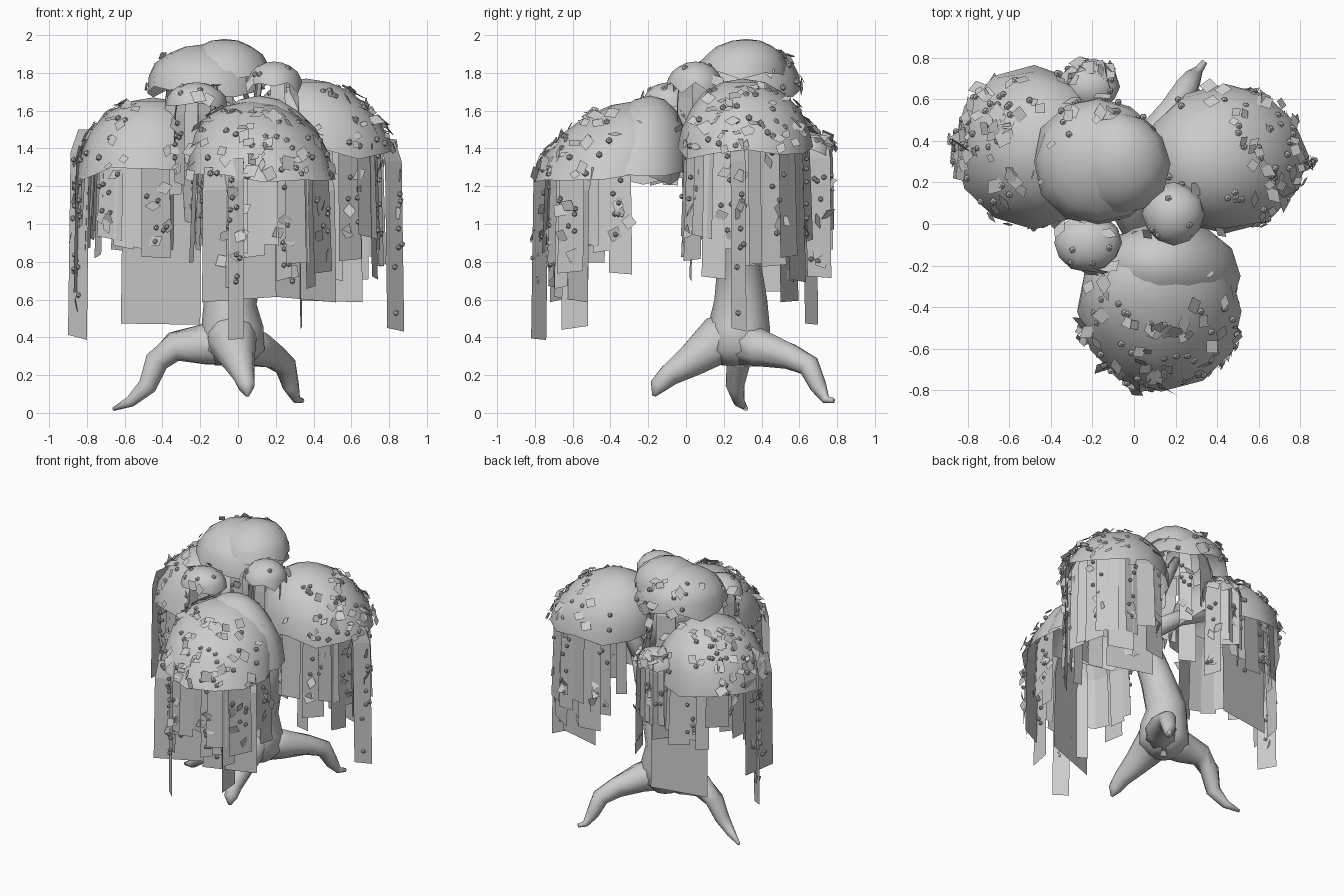
import bpy, bmesh, math, random
from mathutils import Vector, Matrix

random.seed(11)
cube = bpy.data.objects.get("Cube")
if cube:
    bpy.data.objects.remove(cube)

grey = bpy.data.materials.new("plain_grey")
grey.use_nodes = True
grey.diffuse_color = (0.6, 0.6, 0.6, 1)
grey.node_tree.nodes["Principled BSDF"].inputs["Base Color"].default_value = (0.6, 0.6, 0.6, 1)


def finish(bm, name, smooth=False):
    mesh = bpy.data.meshes.new(name)
    bm.to_mesh(mesh)
    bm.free()
    mesh.materials.append(grey)
    for p in mesh.polygons:
        p.use_smooth = smooth
    obj = bpy.data.objects.new(name, mesh)
    bpy.context.collection.objects.link(obj)


def tube(name, points, sides=9):
    """Tapered limb through (x, y, z, radius) points."""
    bm = bmesh.new()
    pts = [Vector(p[:3]) for p in points]
    rings = []
    for i, p in enumerate(pts):
        d = (pts[min(i + 1, len(pts) - 1)] - pts[max(i - 1, 0)]).normalized()
        side = d.cross(Vector((0.3, 0.5, 0.2))).normalized()
        up = d.cross(side)
        ring = []
        for k in range(sides):
            a = math.tau * k / sides
            ring.append(bm.verts.new(p + points[i][3] * (math.cos(a) * side + math.sin(a) * up)))
        rings.append(ring)
    for r, s in zip(rings, rings[1:]):
        for k in range(sides):
            n = (k + 1) % sides
            bm.faces.new((r[k], r[n], s[n], s[k]))
    bm.faces.new(rings[0])
    bm.faces.new(rings[-1])
    bmesh.ops.recalc_face_normals(bm, faces=bm.faces)
    finish(bm, name, True)


def add_leaf(bm, p, normal, size):
    """Small loose diamond lying roughly across the normal."""
    n = (normal + Vector([random.uniform(-0.5, 0.5) for _ in range(3)])).normalized()
    u = n.orthogonal().normalized()
    u.rotate(Matrix.Rotation(random.uniform(0, math.tau), 3, n))
    v = n.cross(u) * random.uniform(0.6, 1)
    bm.faces.new([bm.verts.new(p + size * w) for w in (u, v, -u, -v)])


def add_bud(bm, p, size=0.018):
    bmesh.ops.create_icosphere(bm, subdivisions=1, radius=size, matrix=Matrix.Translation(p))


def dome(name, centre, rx, ry, height, apex=(0, 0), leaves=0, buds=0, out=None):
    """Open leafy cap whose crown leans by apex; leaves gather on the outer side."""
    c = Vector(centre)

    def place(a, t):
        r, h = math.cos(t), math.sin(t)
        return c + Vector((math.cos(a) * r * rx + apex[0] * h,
                           math.sin(a) * r * ry + apex[1] * h, height * h))

    bm = bmesh.new()
    bmesh.ops.create_uvsphere(bm, u_segments=12, v_segments=10, radius=1)
    low = [v for v in bm.verts if v.co.z < -0.05]
    bmesh.ops.delete(bm, geom=low, context='VERTS')
    for v in bm.verts:
        h = v.co.z
        wobble = 1 + random.uniform(-0.035, 0.035)
        drop = random.uniform(-0.04, 0.03) if h < 0.1 else 0
        v.co = c + Vector((v.co.x * rx * wobble + apex[0] * h,
                           v.co.y * ry * wobble + apex[1] * h, height * h + drop))
    finish(bm, name, True)

    bm = bmesh.new()
    for i in range(leaves + buds):
        a = random.uniform(0, math.tau) if out is None else random.gauss(out, 0.95)
        t = random.uniform(0.02, 1.1)
        p = place(a, t)
        n = Vector((math.cos(a), math.sin(a), 0.3 + 1.5 * math.sin(t))).normalized()
        if i < leaves:
            add_leaf(bm, p + n * 0.012, n, random.uniform(0.025, 0.055))
        else:
            add_bud(bm, p - n * 0.006)
    if leaves:
        finish(bm, name + "_leaves")


def strip(bm, p, q, top, bottom, lean=0.0, centre=(0, 0)):
    """Hanging flat frond from p to q, its upper end bent toward the centre."""
    rows = []
    slant = random.uniform(-0.015, 0.015)
    for f, z in ((lean, top), (lean * 0.25, top - 0.12), (0, bottom)):
        row = []
        for s, w in ((1, p), (-1, q)):
            x, y = (w[i] + (centre[i] - w[i]) * f for i in (0, 1))
            row.append(bm.verts.new((x, y, z + (s * slant if z == bottom else 0))))
        rows.append(row)
    for r, s in zip(rows, rows[1:]):
        bm.faces.new((r[0], r[1], s[1], s[0]))


def fringe(name, centre, rx, ry, out, spread, count, low, high, width=(0.08, 0.18)):
    """Fronds spaced along the rim facing the outward angle."""
    bm, extra = bmesh.new(), bmesh.new()
    for i in range(count):
        a = out + spread * (2 * (i + random.uniform(0.3, 0.7)) / count - 1)
        k = random.uniform(0.8, 0.98)
        mid = Vector((centre[0] + k * rx * math.cos(a), centre[1] + k * ry * math.sin(a), 0))
        turn = a + math.pi / 2 + random.uniform(-0.35, 0.35)
        half = Vector((math.cos(turn), math.sin(turn), 0)) * random.uniform(*width) / 2
        bottom = random.uniform(low, high)
        strip(bm, mid - half, mid + half, centre[2] + 0.14, bottom, 0.2, centre)
        # Buds and leaves trail down every third frond
        if i % 3 == 0:
            n = Vector((math.cos(a), math.sin(a), 0))
            for j in range(10):
                p = mid + n * 0.008 + half * random.uniform(-0.8, 0.8)
                p.z = random.uniform(bottom + 0.05, centre[2])
                if j % 3 == 0:
                    add_leaf(extra, p, n, 0.045)
                else:
                    add_bud(extra, p, 0.015)
    finish(bm, name)
    finish(extra, name + "_buds")


# Trunk and boughs
tube("trunk", [(-0.03, 0.28, 0.25, 0.09), (-0.03, 0.28, 0.33, 0.17), (-0.03, 0.28, 0.45, 0.165),
               (-0.04, 0.29, 0.6, 0.14), (0.03, 0.28, 0.8, 0.115), (0.13, 0.26, 1.05, 0.095),
               (0.2, 0.25, 1.25, 0.075)], 12)
for name, end in (("front_bough", (0.12, -0.35, 1.5)), ("right_bough", (-0.45, 0.35, 1.45)),
                  ("left_bough", (0.42, 0.33, 1.55)), ("top_bough", (-0.14, 0.28, 1.8))):
    start = Vector((0.15, 0.26, 1.12))
    mid = start.lerp(Vector(end), 0.5) + Vector((0, 0, 0.06))
    tube(name, [(*start, 0.07), (*mid, 0.055), (*end, 0.03)])

# Arching roots
tube("right_root", [(0, 0.27, 0.38, 0.13), (-0.18, 0.28, 0.36, 0.11), (-0.34, 0.29, 0.35, 0.08),
                    (-0.43, 0.28, 0.27, 0.065), (-0.48, 0.26, 0.14, 0.05),
                    (-0.57, 0.28, 0.06, 0.03), (-0.66, 0.32, 0.02, 0.01)])
tube("back_root", [(-0.02, 0.27, 0.37, 0.13), (0.1, 0.4, 0.34, 0.1), (0.19, 0.55, 0.3, 0.07),
                   (0.25, 0.65, 0.25, 0.06), (0.28, 0.7, 0.14, 0.045),
                   (0.31, 0.74, 0.07, 0.022), (0.34, 0.78, 0.065, 0.014)])
tube("front_root", [(-0.03, 0.3, 0.4, 0.15), (-0.03, 0.16, 0.38, 0.13), (0, 0.03, 0.28, 0.09),
                    (0.03, -0.09, 0.2, 0.06), (0.045, -0.15, 0.14, 0.045), (0.05, -0.17, 0.09, 0.01)])

# Large drooping caps with their fringes
front, right, left = (0.13, -0.42, 1.24), (-0.48, 0.37, 1.27), (0.44, 0.32, 1.38)
dome("front_cap", front, 0.4, 0.38, 0.41, (-0.06, 0.15), 55, 35, -1.6)
dome("front_cap_overlap", (0.17, -0.25, 1.25), 0.34, 0.26, 0.43, (-0.06, 0.06))
dome("right_cap", right, 0.38, 0.39, 0.4, (0.03, 0), 50, 35, 2.9)
dome("left_cap", left, 0.39, 0.36, 0.39, (-0.08, -0.02), 45, 35, 0.1)
fringe("front_fringe", front, 0.4, 0.39, -1.6, 1.9, 16, 0.64, 0.9)
fringe("right_fringe", right, 0.38, 0.38, 2.9, 2.1, 16, 0.78, 1.05)
fringe("left_fringe", left, 0.38, 0.35, 0.1, 2.1, 16, 0.66, 0.95)

# Upper and small caps
dome("top_cap", (-0.17, 0.3, 1.71), 0.31, 0.31, 0.24, (-0.02, 0.02), 14, 12, 1.6)
dome("top_cap_overlap", (-0.07, 0.29, 1.78), 0.24, 0.25, 0.2, (0, 0.03))
dome("small_left_cap", (0.19, 0.05, 1.73), 0.15, 0.15, 0.13, (0, 0), 4, 5)
dome("small_right_cap", (-0.22, -0.09, 1.64), 0.16, 0.14, 0.11, (0, 0), 5, 4)
dome("small_back_cap", (-0.22, 0.66, 1.38), 0.15, 0.12, 0.11, (0, 0), 12, 6, 1.5)
fringe("top_fringe", (-0.16, 0.29, 1.64), 0.27, 0.27, 1.6, 3.1, 9, 1.15, 1.4)
fringe("small_left_fringe", (0.19, 0.05, 1.65), 0.12, 0.12, 0, 3.1, 5, 1.35, 1.5, (0.06, 0.1))
fringe("small_right_fringe", (-0.22, -0.09, 1.56), 0.13, 0.11, 0, 3.1, 5, 1.15, 1.35, (0.06, 0.1))
fringe("small_back_fringe", (-0.22, 0.66, 1.33), 0.13, 0.11, 1.5, 1.5, 5, 0.7, 1.0)

# Long and broad fronds that hang lowest
bm, buds = bmesh.new(), bmesh.new()
for p, q, top, bottom in (((-0.62, 0.63), (-0.2, 0.7), 1.35, 0.47),
                          ((0.33, 0.595), (0.66, 0.5), 1.42, 0.59),
                          ((-0.05, -0.74), (0.03, -0.82), 1.35, 0.39),
                          ((0.33, -0.66), (0.34, -0.52), 1.35, 0.45),
                          ((-0.19, -0.72), (0.2, -0.6), 1.3, 0.6),
                          ((0.2, -0.7), (0.52, -0.52), 1.3, 0.6),
                          ((-0.9, 0.42), (-0.8, 0.34), 1.5, 0.4),
                          ((-0.84, 0.5), (-0.87, 0.22), 1.45, 0.64),
                          ((0.79, 0.24), (0.88, 0.32), 1.45, 0.44)):
    strip(bm, p, q, top, bottom, 0.06, (0, 0))
    a, b = Vector((*p, 0)), Vector((*q, 0))
    outward = ((a + b) / 2).normalized()
    for j in range(10):
        spot = a.lerp(b, random.uniform(0.2, 0.8)) + outward * 0.01
        spot.z = random.uniform(bottom + 0.08, top - 0.1)
        if j % 4 == 0:
            add_leaf(buds, spot, outward, 0.045)
        else:
            add_bud(buds, spot, 0.016)
finish(bm, "long_fronds")
finish(buds, "long_frond_buds")
